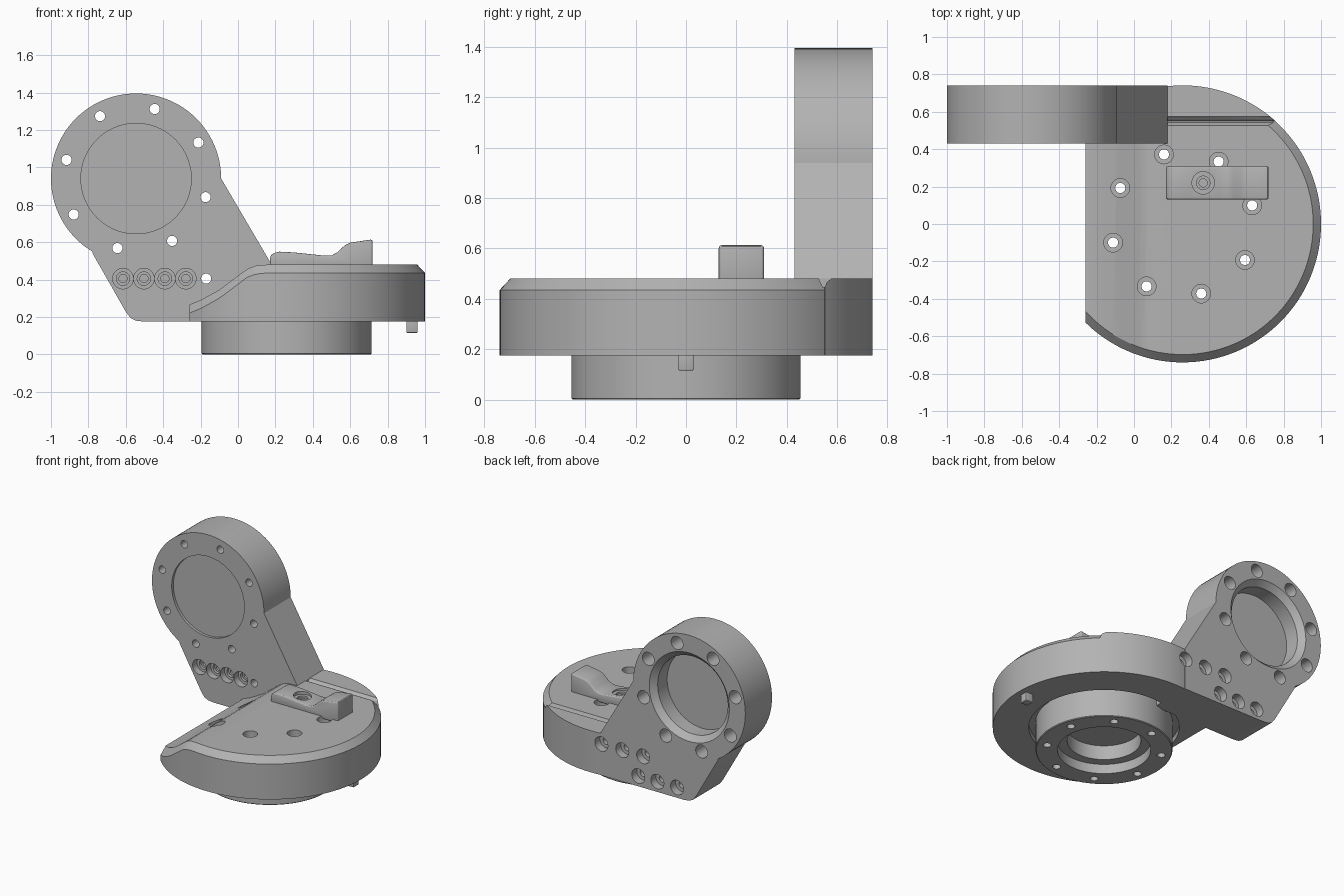
import bpy, bmesh
from math import sin, cos, pi, radians, acos
from mathutils import Vector

if "Cube" in bpy.data.objects:
    bpy.data.objects.remove(bpy.data.objects["Cube"])

grey = bpy.data.materials.new("machined_grey")
grey.use_nodes = True
GREY = (0.45, 0.45, 0.45, 1)
grey.diffuse_color = GREY
grey.node_tree.nodes["Principled BSDF"].inputs["Base Color"].default_value = GREY

CX, R = 0.26, 0.74              # drum centre and radius
RX, RZ, RR = -0.545, 0.94, 0.455  # upright ring centre and radius
BOTTOM, TOP = 0.175, 0.48
FRONT, BACK = 0.43, 0.74        # bracket faces


def place(axis, u, v, w):
    return {"x": (w, u, v), "y": (u, w, v), "z": (u, v, w)}[axis]


def prism(bm, pts, axis, a, b):
    """Extrude a flat outline along an axis."""
    lo, hi = ([bm.verts.new(place(axis, u, v, w)) for u, v in pts] for w in (a, b))
    bm.faces.new(lo)
    bm.faces.new(hi)
    for i in range(len(pts)):
        j = (i + 1) % len(pts)
        bm.faces.new((lo[i], lo[j], hi[j], hi[i]))


def lathe(bm, profile, axis, cu, cv, seg=32, closed=False):
    """Stack circles of (radius, position); closed makes a ring, else the ends are capped."""
    rings = [[bm.verts.new(place(axis, cu + r * cos(2 * pi * i / seg), cv + r * sin(2 * pi * i / seg), w))
              for i in range(seg)] for r, w in profile]
    pairs = list(zip(rings, rings[1:]))
    if closed:
        pairs.append((rings[-1], rings[0]))
    else:
        bm.faces.new(rings[0])
        bm.faces.new(rings[-1])
    for p, q in pairs:
        for i in range(seg):
            j = (i + 1) % seg
            bm.faces.new((p[i], p[j], q[j], q[i]))


def finish(name, bm, cutters=(), bevel=0, helper=False):
    bmesh.ops.recalc_face_normals(bm, faces=bm.faces)
    mesh = bpy.data.meshes.new(name)
    bm.to_mesh(mesh)
    bm.free()
    ob = bpy.data.objects.new(name, mesh)
    bpy.context.collection.objects.link(ob)
    mesh.materials.append(grey)
    if helper:
        ob.hide_render = True
        ob.hide_viewport = True
        ob.display_type = 'WIRE'
        return ob
    if bevel:
        m = ob.modifiers.new("soft_edges", 'BEVEL')
        m.width, m.segments, m.limit_method = bevel, 3, 'ANGLE'
    for c in cutters:
        m = ob.modifiers.new("cut", 'BOOLEAN')
        m.object, m.operation, m.solver = c, 'DIFFERENCE', 'EXACT'
    # Apply the modifiers, then shade with sharp edges kept
    deps = bpy.context.evaluated_depsgraph_get()
    done = bpy.data.meshes.new_from_object(ob.evaluated_get(deps))
    ob.modifiers.clear()
    ob.data = done
    bpy.ops.object.select_all(action='DESELECT')
    ob.select_set(True)
    bpy.context.view_layer.objects.active = ob
    bpy.ops.object.shade_smooth_by_angle(angle=radians(28))
    return ob


# Cutter: stepped mounting holes through drum and collar
bm = bmesh.new()
for k in range(8):
    a = radians(15 + 45 * k)
    lathe(bm, [(0.027, -0.1), (0.027, 0.28), (0.05, 0.28), (0.05, 0.6)], "z",
          CX + 0.385 * cos(a), 0.385 * sin(a))
mount_holes = finish("mount_hole_cutter", bm, helper=True)

# Cutter: stepped bore in the collar
bm = bmesh.new()
lathe(bm, [(0.31, -0.1), (0.31, 0.07), (0.245, 0.07), (0.245, 0.2)], "z", CX, 0, 96)
collar_bore = finish("collar_bore_cutter", bm, helper=True)

# Cutter: relief around the collar under the drum
bm = bmesh.new()
lathe(bm, [(0.45, 0.1), (0.5, 0.1), (0.5, 0.215), (0.45, 0.215)], "z", CX, 0, 96, closed=True)
relief = finish("relief_cutter", bm, helper=True)

# Cutter: groove between drum top and rear shoulder
bm = bmesh.new()
prism(bm, [(0.522, 0.49), (0.543, 0.447), (0.552, 0.447), (0.558, 0.465), (0.575, 0.479), (0.58, 0.49)],
      "x", 0.18, 0.9)
groove = finish("groove_cutter", bm, helper=True)

# Cutter: bracket pockets, ring holes and screw seats
bm = bmesh.new()
lathe(bm, [(0.295, 0.3), (0.295, FRONT + 0.02)], "y", RX, RZ, 96)
lathe(bm, [(0.285, BACK - 0.15), (0.285, BACK - 0.04), (0.325, BACK), (0.325, 0.8)], "y", RX, RZ, 96)
for k in range(8):
    a = radians(30 + 45 * k)
    lathe(bm, [(0.027, 0.3), (0.027, 0.62), (0.048, 0.62), (0.048, 0.8)], "y",
          RX + 0.385 * cos(a), RZ + 0.385 * sin(a))
for k in range(4):
    lathe(bm, [(0.055, 0.3), (0.055, 0.48), (0.036, 0.48), (0.036, 0.5), (0.022, 0.5), (0.022, 0.53)],
          "y", -0.615 + 0.112 * k, 0.405)
for x, z, depth in [(0.17, 0.405, 0.55), (0, 0.405, 0.55), (-0.17, 0.405, 0.3),
                    (-0.13, 0.25, 0.62), (-0.285, 0.25, 0.62), (-0.445, 0.25, 0.62)]:
    lathe(bm, [(0.027, depth), (0.027, 0.68), (0.053, 0.68), (0.053, 0.8)], "y", x, z)
bracket_holes = finish("bracket_hole_cutter", bm, helper=True)

# Drum: round body, flat on one side, with a ramp and a chamfered rim
RAMP = [(-0.27, 0.262), (-0.2, 0.29), (-0.1, 0.345), (0, 0.42), (0.05, 0.458), (0.1, 0.476), (0.16, TOP)]


def height(x):
    for (x0, z0), (x1, z1) in zip(RAMP, RAMP[1:]):
        if x <= x1:
            return z0 + (z1 - z0) * (x - x0) / (x1 - x0)
    return TOP


bm = bmesh.new()
N = 96


def rim(r, z_rule):
    end = acos(-0.52 / r)
    out = []
    for i in range(N + 1):
        a = end * (2 * i / N - 1)
        x = CX + r * cos(a)
        out.append(bm.verts.new((x, r * sin(a), z_rule(x))))
    return out


base = rim(R, lambda x: BOTTOM)
wall = rim(R, lambda x: height(x) - 0.045)
lip = rim(R - 0.042, height)
bm.faces.new(base)
for p, q in ((base, wall), (wall, lip)):
    for i in range(N):
        bm.faces.new((p[i], p[i + 1], q[i + 1], q[i]))
for i in range(N // 2 - 1):   # strips across the top
    bm.faces.new((lip[i], lip[i + 1], lip[N - i - 1], lip[N - i]))
bm.faces.new((lip[N // 2 - 1], lip[N // 2], lip[N // 2 + 1]))
bm.faces.new((base[0], wall[0], lip[0], lip[N], wall[N], base[N]))
finish("drum", bm, (mount_holes, relief, groove, bracket_holes))

# Rear shoulder: unchamfered part of the rim beside the bracket
bm = bmesh.new()
a0, a1 = acos((0.755 - CX) / R), acos((0.15 - CX) / R)
arc = [(CX + (R + 0.001) * cos(a0 + (a1 - a0) * i / 32), (R + 0.001) * sin(a0 + (a1 - a0) * i / 32))
       for i in range(33)]
prism(bm, arc + [(0.15, 0.55)], "z", BOTTOM, TOP + 0.001)
finish("rear_shoulder", bm, (groove, bracket_holes))

# Upright bracket: ring head and slanted foot
bm = bmesh.new()
head = [(RX + RR * cos(radians(239 * i / 64)), RZ + RR * sin(radians(239 * i / 64))) for i in range(65)]
foot = [(-0.8, 0.535 + 0.025), (-0.775, 0.535), (-0.6, 0.228), (-0.575, 0.195), (-0.545, 0.18), (-0.5, BOTTOM),
        (0.18, BOTTOM), (0.18, TOP)]
prism(bm, head + foot[1:], "y", FRONT, BACK)
finish("upright_bracket", bm, (bracket_holes,))

# Collar under the drum
bm = bmesh.new()
lathe(bm, [(0.45, 0), (0.455, 0.005), (0.455, 0.23)], "z", CX, 0, 96)
finish("collar", bm, (mount_holes, collar_bore))

# Stop pin under the rim
bm = bmesh.new()
prism(bm, [(0.9, -0.03), (0.96, -0.03), (0.96, 0.03), (0.9, 0.03)], "z", 0.115, 0.2)
finish("stop_pin", bm, bevel=0.006)

# Latch on top, with a screw seat
bm = bmesh.new()
lathe(bm, [(0.022, 0.49), (0.022, 0.505), (0.036, 0.505), (0.036, 0.52), (0.06, 0.52), (0.06, 0.7)], "z", 0.37, 0.22)
seat = finish("latch_seat_cutter", bm, helper=True)
bm = bmesh.new()
prism(bm, [(0.17, 0.46), (0.17, 0.52), (0.185, 0.54), (0.22, 0.549), (0.3, 0.545), (0.46, 0.528), (0.5, 0.529),
           (0.53, 0.545), (0.57, 0.582), (0.6, 0.597), (0.72, 0.615), (0.72, 0.46)], "y", 0.13, 0.31)
finish("latch", bm, (seat,), bevel=0.014)
